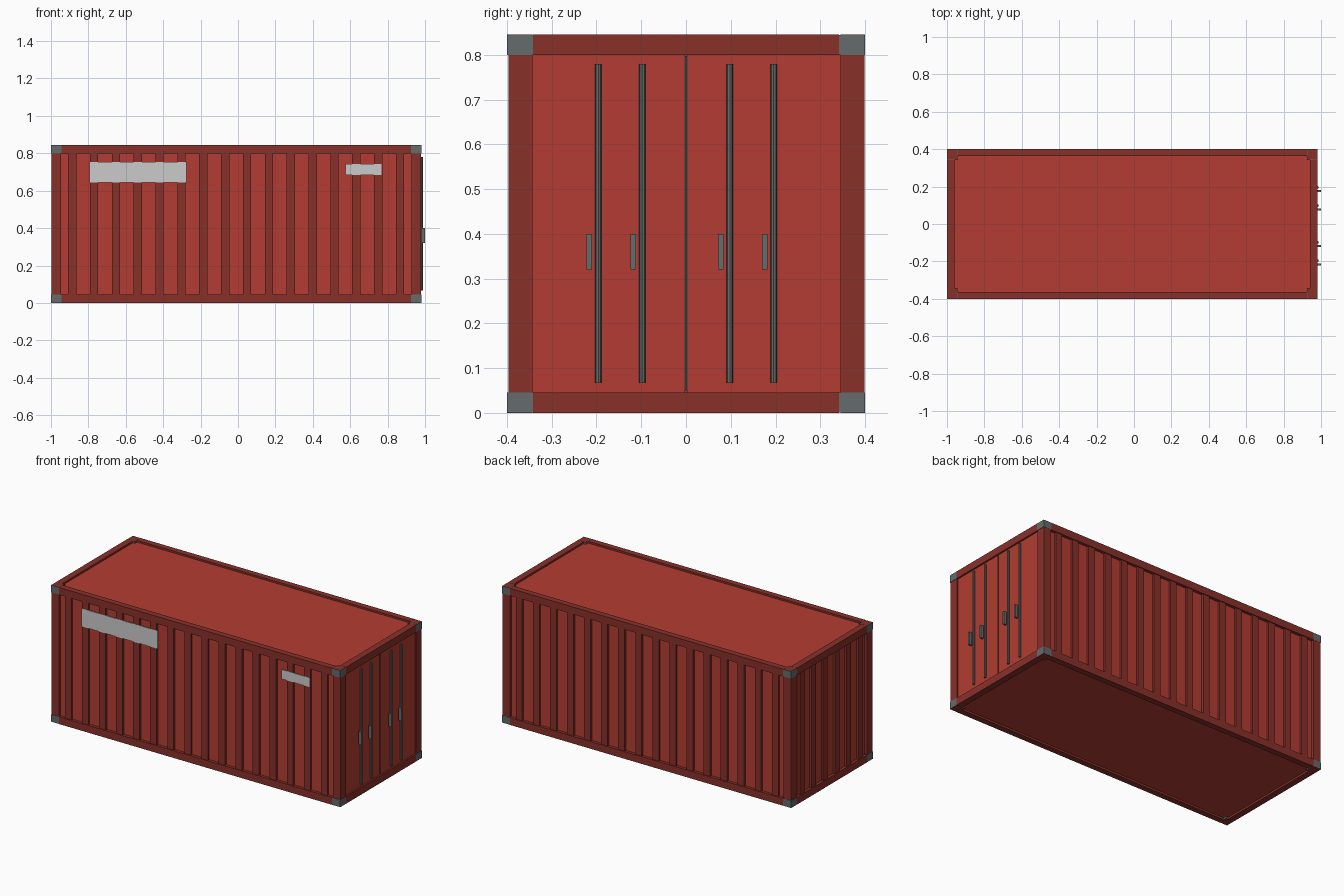
import bpy, math

if "Cube" in bpy.data.objects:
    bpy.data.objects.remove(bpy.data.objects["Cube"])

def mat(name, r, g, b):
    m = bpy.data.materials.new(name)
    m.diffuse_color = (r, g, b, 1)
    m.use_nodes = True
    m.node_tree.nodes["Principled BSDF"].inputs["Base Color"].default_value = m.diffuse_color
    return m

RED = mat("red_panel", 0.45, 0.046, 0.032)
DARK = mat("dark_red_frame", 0.25, 0.03, 0.023)
METAL = mat("grey_metal", 0.13, 0.145, 0.145)
SEAM = mat("dark_seam", 0.04, 0.04, 0.04)
WHITE = mat("white_panel", 0.8, 0.8, 0.82)

def finish(name, verts, faces, m):
    me = bpy.data.meshes.new(name)
    me.from_pydata(verts, [], faces)
    me.materials.append(m)
    ob = bpy.data.objects.new(name, me)
    bpy.context.collection.objects.link(ob)
    return ob

def boxes(name, m, *spans):
    """One object from boxes given as (x0, x1, y0, y1, z0, z1)."""
    verts, faces = [], []
    for x0, x1, y0, y1, z0, z1 in spans:
        n = len(verts)
        verts += [(x, y, z) for x in (x0, x1) for y in (y0, y1) for z in (z0, z1)]
        faces += [[n + i for i in f] for f in
                  ((0, 1, 3, 2), (4, 6, 7, 5), (0, 4, 5, 1),
                   (2, 3, 7, 6), (0, 2, 6, 4), (1, 5, 7, 3))]
    return finish(name, verts, faces, m)

X0, X1, Y, H = -1.0, 0.98, 0.4, 0.845   # outer body limits
C = 0.055                               # post size
R = 0.045                               # rail height

# wall panels, roof and floor
boxes("side_walls", RED, *[(X0 + 0.03, X1 - 0.03, min(s * 0.36, s * 0.382), max(s * 0.36, s * 0.382), 0.03, H - 0.03)
                           for s in (-1, 1)])
boxes("end_wall", RED, (X0 + 0.018, X0 + 0.04, -0.37, 0.37, 0.03, H - 0.03))
boxes("roof", RED, (X0 + 0.02, X1 - 0.02, -0.38, 0.38, 0.80, 0.834))
boxes("floor", RED, (X0 + 0.02, X1 - 0.02, -0.38, 0.38, 0.012, 0.04))

# top and bottom rails
for label, z0, z1 in (("bottom", 0, R), ("top", H - R, H)):
    boxes(label + "_side_rails", DARK,
          (X0 + C, X1 - C, -Y, -Y + 0.037, z0, z1), (X0 + C, X1 - C, Y - 0.037, Y, z0, z1))
    boxes(label + "_end_rails", DARK,
          (X0, X0 + 0.04, -Y + 0.058, Y - 0.058, z0, z1), (X1 - 0.04, X1, -Y + 0.058, Y - 0.058, z0, z1))

# corner posts and corner castings
for xn, x0, x1 in (("closed_end", X0, X0 + C), ("door_end", X1 - C, X1)):
    for yn, y0, y1 in (("front", -Y, -Y + 0.058), ("back", Y - 0.058, Y)):
        boxes(f"{yn}_{xn}_post", DARK, (x0 + 0.002, x1 - 0.002, y0 + 0.003, y1 - 0.001, 0, H))
        boxes(f"{yn}_{xn}_castings", METAL,
              (x0, x1, y0, y1, 0.0005, R), (x0, x1, y0, y1, H - R, H - 0.0005))

# raised ribs on the long sides and closed end
def ribs(n, a, b):
    p = (b - a) / n
    return [(a + (i + 0.5) * p - 0.022, a + (i + 0.5) * p + 0.022) for i in range(n)]

side = ribs(16, X0 + C, X1 - C)
boxes("front_ribs", DARK, *[(a, b, -0.395, -0.378, R, H - R) for a, b in side])
boxes("back_ribs", DARK, *[(a, b, 0.378, 0.395, R, H - R) for a, b in side])
boxes("end_ribs", DARK, *[(X0 + 0.005, X0 + 0.02, a, b, R, H - R) for a, b in ribs(6, -0.343, 0.343)])

# plain white plates on the front side
boxes("large_plate", WHITE, (-0.793, -0.275, -0.3955, -0.39, 0.643, 0.754))
boxes("small_plate", WHITE, (0.576, 0.766, -0.3955, -0.39, 0.684, 0.742))

# doors, centre seam, lock bars and handles
boxes("left_door", RED, (0.945, 0.97, -0.345, -0.002, R, H - R))
boxes("right_door", RED, (0.945, 0.97, 0.002, 0.345, R, H - R))
boxes("door_seam", SEAM, (0.95, 0.973, -0.003, 0.003, 0.05, 0.797))
for i, y in enumerate((-0.196, -0.098, 0.098, 0.196)):
    bpy.ops.mesh.primitive_cylinder_add(vertices=8, radius=0.007, depth=0.713,
                                        location=(0.981, y, 0.4235))
    bar = bpy.context.object
    bar.name = f"lock_bar_{i + 1}"
    bar.data.materials.append(METAL)
    boxes(f"bar_handle_{i + 1}", METAL, (0.98, 1.0, y - 0.026, y - 0.014, 0.32, 0.40))
